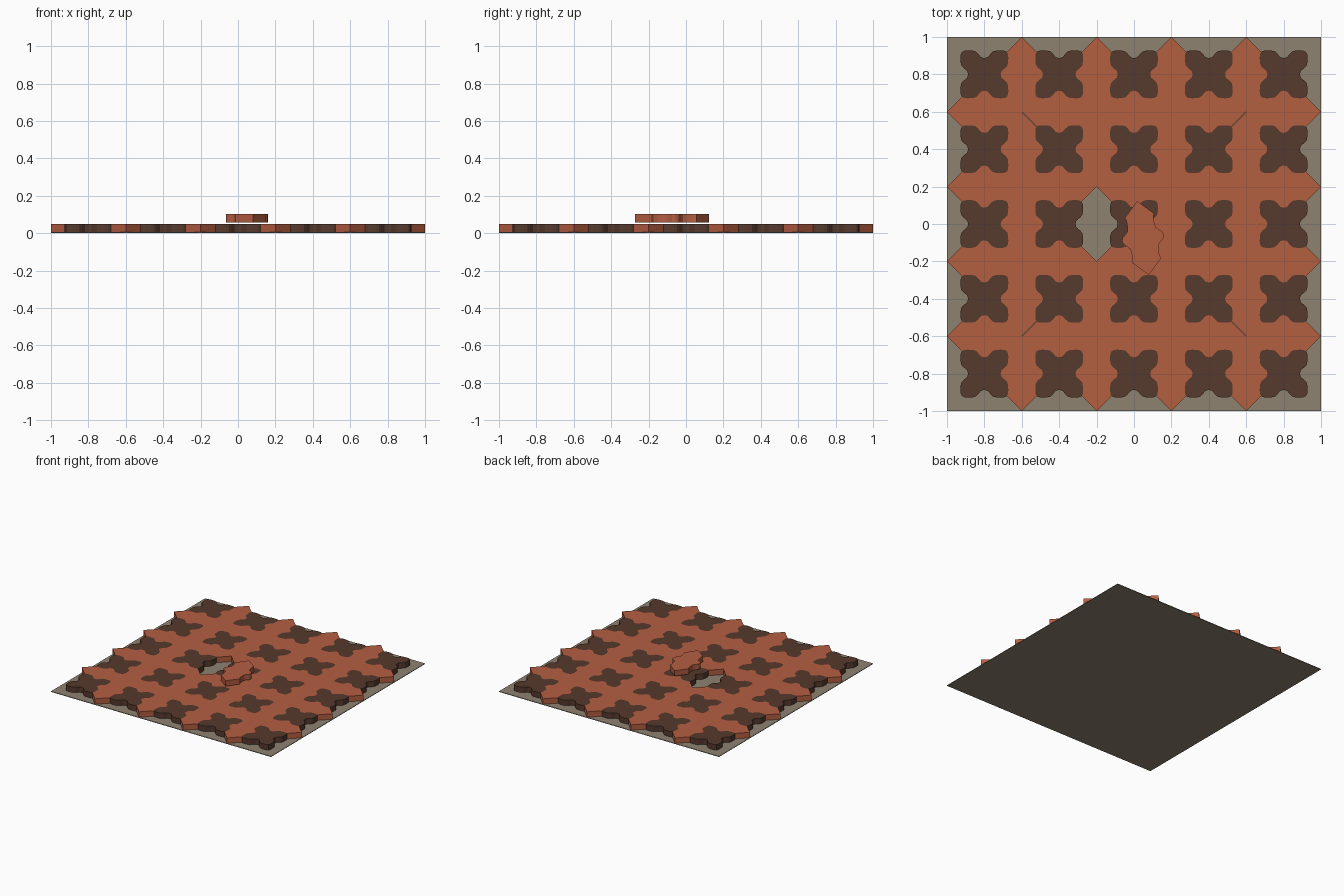
import bpy, bmesh, math
from mathutils import Matrix

if "Cube" in bpy.data.objects:
    bpy.data.objects.remove(bpy.data.objects["Cube"])

PITCH = 0.4
BASE = 0.005
THICK = 0.045


def material(name, rgb):
    m = bpy.data.materials.new(name)
    m.diffuse_color = (*rgb, 1)
    m.use_nodes = True
    m.node_tree.nodes["Principled BSDF"].inputs["Base Color"].default_value = m.diffuse_color
    return m


terracotta = material("terracotta", (0.456, 0.112, 0.053))
dark_brown = material("dark brown", (0.093, 0.042, 0.026))
mortar = material("mortar grey", (0.27, 0.223, 0.165))

# Shared joint between the two tile shapes: (along, half width of long tile)
half = [(0.12, 0.08), (0.108, 0.074), (0.09, 0.072), (0.065, 0.073),
        (0.047, 0.077), (0.035, 0.088), (0.018, 0.108)]
joint = half + [(0, 0.113)] + [(-a, w) for a, w in reversed(half)]

# Long tile: pointed ends, bulge at the middle of each side
long_outline = ([(0, 0.2)] + [(-w, a) for a, w in joint] +
                [(0, -0.2)] + [(w, -a) for a, w in joint])

# Cross tile: the same joint on four sides, shared corners dropped
cross_outline = []
for k in range(4):
    c, s = round(math.cos(k * math.pi / 2)), round(math.sin(k * math.pi / 2))
    for a, w in joint[:-1]:
        x, y = a, PITCH / 2 - w
        cross_outline.append((c * x - s * y, s * x + c * y))


def prism(bm, outline, x, y, z, angle=0, height=THICK):
    m = Matrix.Translation((x, y, z)) @ Matrix.Rotation(angle, 4, 'Z')
    low = [bm.verts.new(m @ Matrix.Translation((px, py, 0)).translation) for px, py in outline]
    face = bm.faces.new(low)
    top = bmesh.ops.extrude_face_region(bm, geom=[face])
    bmesh.ops.translate(bm, vec=(0, 0, height),
                        verts=[g for g in top["geom"] if isinstance(g, bmesh.types.BMVert)])


def build(name, mat, places, outline, height=THICK):
    bm = bmesh.new()
    for p in places:
        prism(bm, outline, *p, height=height)
    bmesh.ops.recalc_face_normals(bm, faces=bm.faces)
    me = bpy.data.meshes.new(name)
    bm.to_mesh(me)
    bm.free()
    me.materials.append(mat)
    ob = bpy.data.objects.new(name, me)
    bpy.context.collection.objects.link(ob)


centres = [(i - 2) * PITCH for i in range(5)]
gaps = [(i - 1.5) * PITCH for i in range(4)]

# Mortar bed
build("mortar_bed", mortar, [(0, 0, 0)],
      [(-1, -1), (1, -1), (1, 1), (-1, 1)], BASE)

# Dark cross tiles
build("cross_tiles", dark_brown,
      [(x, y, BASE) for x in centres for y in centres], cross_outline)

# Upright long tiles, with one lifted out
build("upright_long_tiles", terracotta,
      [(x, y, BASE) for i, x in enumerate(gaps) for j, y in enumerate(centres)
       if (i, j) != (1, 2)], long_outline)

# Sideways long tiles
build("sideways_long_tiles", terracotta,
      [(x, y, BASE, math.pi / 2) for x in centres for y in gaps], long_outline)

# Loose tile lying on top
build("loose_tile", terracotta, [(0.048, -0.075, 0.057, math.radians(9))], long_outline)
